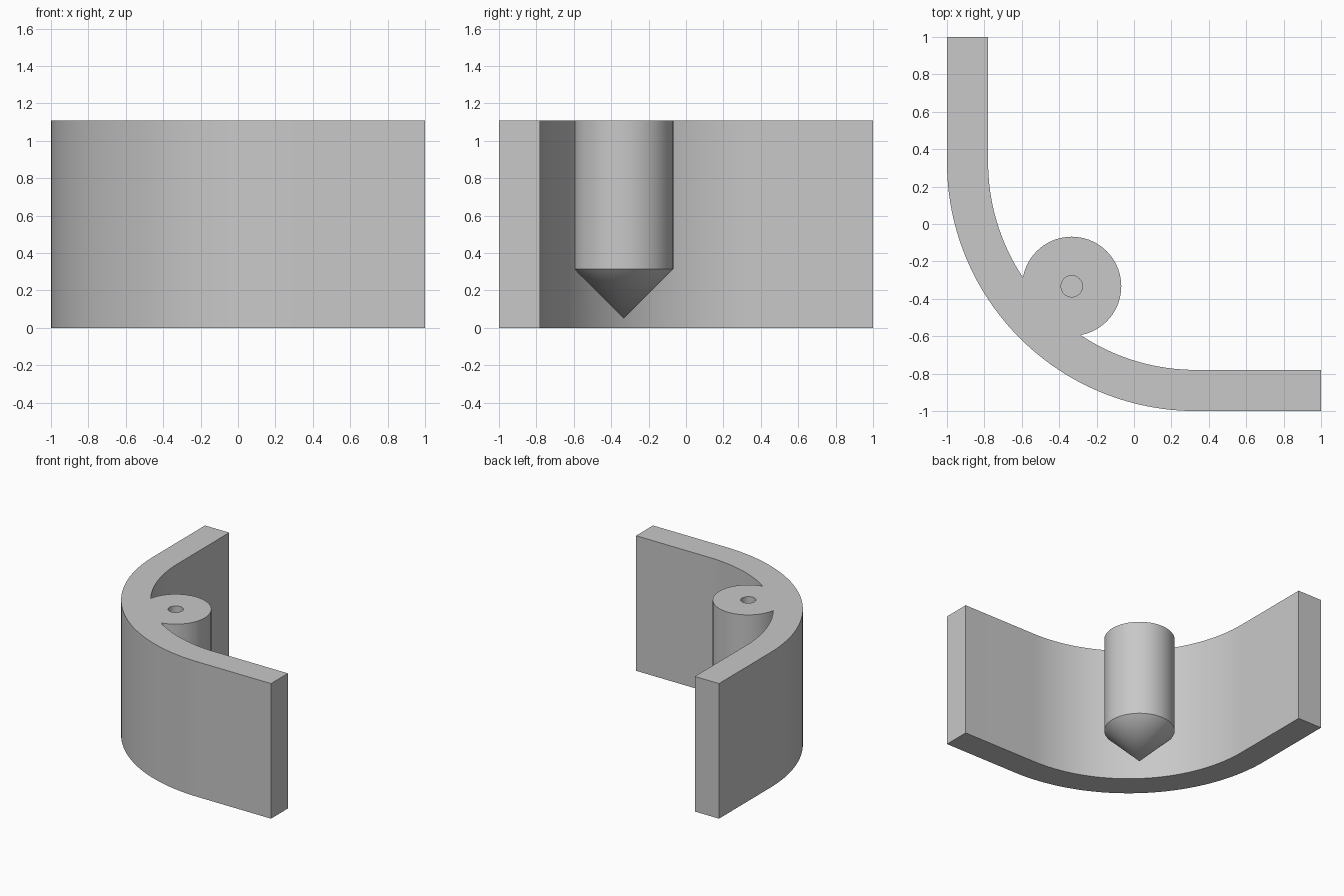
import bpy, bmesh
from math import pi, sin, cos, radians

if "Cube" in bpy.data.objects:
    bpy.data.objects.remove(bpy.data.objects["Cube"])

HEIGHT = 1.11
BEND = 0.33          # bend centre on x and y
R_OUT, R_IN = 1.33, 1.11
POST = -0.333        # post axis on x and y
POST_R = 0.265

grey = bpy.data.materials.new("plain_grey")
grey.use_nodes = True
colour = (0.58, 0.58, 0.58, 1)
grey.diffuse_color = colour
grey.node_tree.nodes["Principled BSDF"].inputs["Base Color"].default_value = colour


def make_object(name, bm):
    bmesh.ops.recalc_face_normals(bm, faces=bm.faces)
    mesh = bpy.data.meshes.new(name)
    bm.to_mesh(mesh)
    bm.free()
    mesh.materials.append(grey)
    obj = bpy.data.objects.new(name, mesh)
    bpy.context.collection.objects.link(obj)
    return obj


def arc(radius, steps=48):
    """Quarter bend from the left leg round to the front leg."""
    angles = [pi + pi / 2 * i / steps for i in range(steps + 1)]
    return [(BEND + radius * cos(a), BEND + radius * sin(a)) for a in angles]


def lathe(name, profile, steps=72):
    """Spin a radius and height profile about the post axis."""
    bm = bmesh.new()
    verts = [bm.verts.new((POST + r, POST, z)) for r, z in profile]
    edges = [bm.edges.new(pair) for pair in zip(verts, verts[1:])]
    bmesh.ops.spin(bm, geom=verts + edges, cent=(POST, POST, 0), axis=(0, 0, 1),
                   angle=2 * pi, steps=steps, use_merge=True)
    bmesh.ops.remove_doubles(bm, verts=bm.verts, dist=0.0001)
    return make_object(name, bm)


def combine(target, other, operation):
    mod = target.modifiers.new(operation.lower(), "BOOLEAN")
    mod.operation = operation
    mod.solver = "EXACT"
    mod.object = other
    bpy.context.view_layer.objects.active = target
    bpy.ops.object.modifier_apply(modifier=mod.name)
    bpy.data.objects.remove(other)


# Curved corner wall with two straight legs
bm = bmesh.new()
outline = ([(-1, 1)] + arc(R_OUT) + [(1, -1)]
           + [(1, BEND - R_IN)] + arc(R_IN)[::-1] + [(BEND - R_IN, 1)])
face = bm.faces.new([bm.verts.new((x, y, 0)) for x, y in outline])
top = bmesh.ops.extrude_face_region(bm, geom=[face])["geom"]
bmesh.ops.translate(bm, vec=(0, 0, HEIGHT),
                    verts=[g for g in top if isinstance(g, bmesh.types.BMVert)])
bracket = make_object("corner_bracket", bm)

# Screw post with a conical underside, joined to the wall
post = lathe("screw_post", [(0, 0.05), (POST_R, 0.315), (POST_R, HEIGHT), (0, HEIGHT)])
combine(bracket, post, "UNION")

# Blind screw hole
drill = lathe("hole_cutter", [(0, 0.4), (0.057, 0.4), (0.057, 1.3), (0, 1.3)], 48)
drill.hide_render = True
combine(bracket, drill, "DIFFERENCE")

bracket.select_set(True)
bpy.context.view_layer.objects.active = bracket
bpy.ops.object.shade_smooth_by_angle(angle=radians(30))
